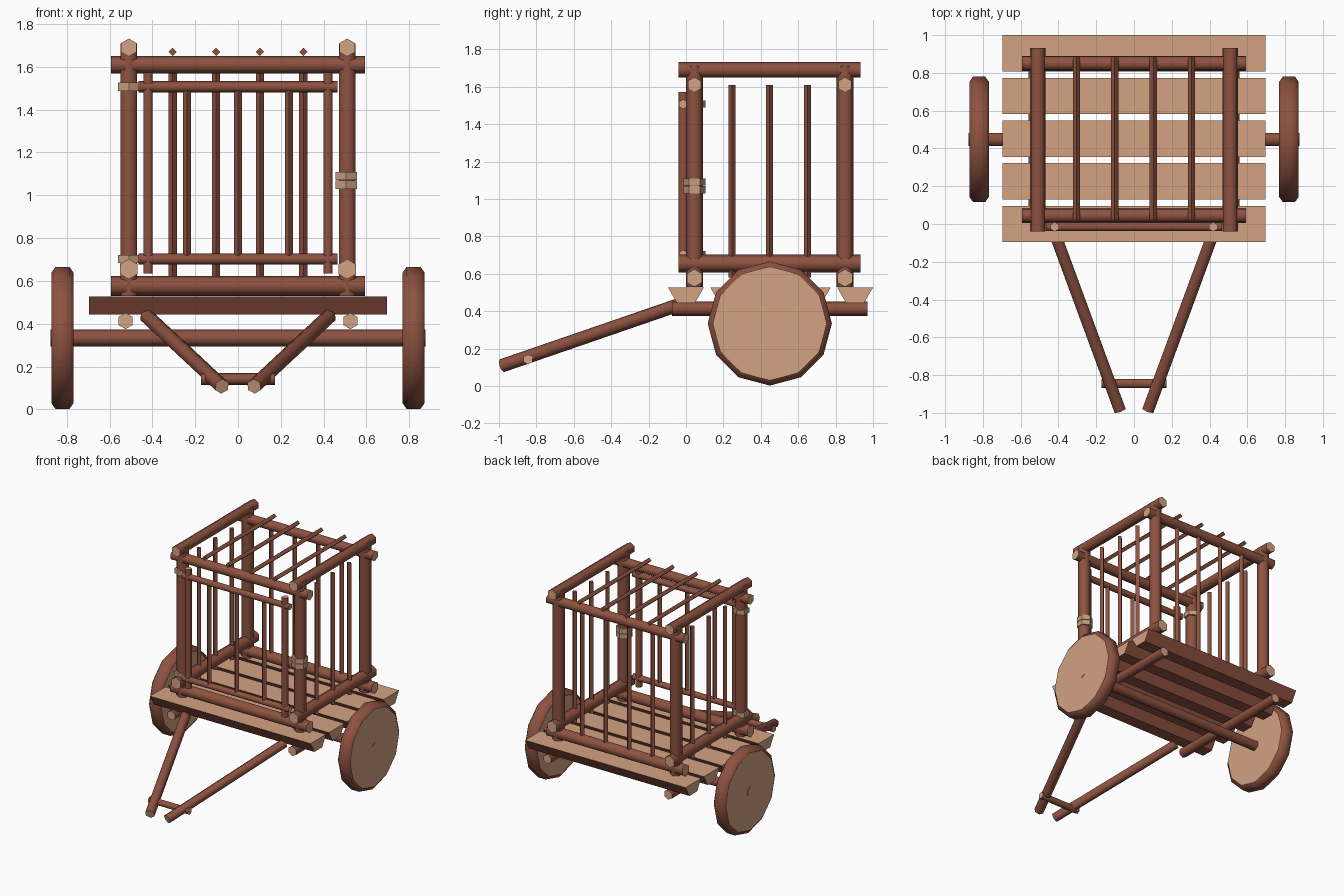
import bpy, bmesh, math
from mathutils import Vector

if "Cube" in bpy.data.objects:
    bpy.data.objects.remove(bpy.data.objects["Cube"])


def material(name, rgb):
    m = bpy.data.materials.new(name)
    m.diffuse_color = (*rgb, 1)
    m.use_nodes = True
    m.node_tree.nodes["Principled BSDF"].inputs["Base Color"].default_value = m.diffuse_color
    return m


BARK = material("bark_brown", (0.27, 0.085, 0.052))
WOOD = material("cut_wood_tan", (0.65, 0.36, 0.225))
ROPE = material("rope_tan", (0.56, 0.34, 0.21))


def finish(name, bm, mats):
    bmesh.ops.recalc_face_normals(bm, faces=bm.faces[:])
    me = bpy.data.meshes.new(name)
    bm.to_mesh(me)
    bm.free()
    for m in mats:
        me.materials.append(m)
    ob = bpy.data.objects.new(name, me)
    bpy.context.collection.objects.link(ob)
    return ob


def log(name, p0, p1, r, n=6, caps=True, bevel=0.0, mat=BARK, smooth=True):
    """n-sided log between two points; cut ends in light wood, optional rounded rim."""
    p0, p1 = Vector(p0), Vector(p1)
    d = (p1 - p0).normalized()
    up = Vector((0, 1, 0)) if abs(d.z) > 0.9 else Vector((0, 0, 1))
    side = up.cross(d).normalized()
    up = d.cross(side)
    length = (p1 - p0).length
    rings = [(0, r), (length, r)]
    if bevel:
        b = bevel
        rings = [(0, r - b), (b * 0.7, r), (length - b * 0.7, r), (length, r - b)]
    bm = bmesh.new()
    loops = []
    for t, rad in rings:
        loops.append([bm.verts.new(p0 + d * t + rad * (math.cos(a) * up + math.sin(a) * side))
                      for a in (2 * math.pi * i / n for i in range(n))])
    for la, lb in zip(loops, loops[1:]):
        for i in range(n):
            f = bm.faces.new((la[i], la[(i + 1) % n], lb[(i + 1) % n], lb[i]))
            f.smooth = smooth
    ends = [bm.faces.new(loops[0]), bm.faces.new(loops[-1])]
    for f in ends:
        f.material_index = 1 if caps else 0
        for e in f.edges:
            e.smooth = False
    return finish(name, bm, [mat, WOOD] if caps else [mat])


def bar(name, p0, p1):
    """thin diamond-section cage bar"""
    return log(name, p0, p1, 0.019, n=4, caps=False, smooth=False)


# deck: half-hexagon split logs, flat light side up
for i in range(5):
    y0, r, zt = 0.226 * i, 0.096, 0.527
    prof = [(-r, zt), (r, zt), (r / 2, zt - 0.083), (-r / 2, zt - 0.083)]
    bm = bmesh.new()
    a, b = [[bm.verts.new((x, y0 + y, z)) for y, z in prof] for x in (-0.697, 0.697)]
    bm.faces.new(a).material_index = 1
    bm.faces.new(b).material_index = 1
    for k in range(4):
        f = bm.faces.new((a[k], a[(k + 1) % 4], b[(k + 1) % 4], b[k]))
        f.material_index = 1 if k == 0 else 0
    finish("deck_plank", bm, [BARK, WOOD])

# parts repeated on the left and right
for s, tag in ((-1, "left"), (1, "right")):
    x = 0.51 * s
    log(tag + "_wheel", (0.768 * s, 0.448, 0.334), (0.872 * s, 0.448, 0.334), 0.332, n=12, bevel=0.028)
    log(tag + "_deck_beam", (0.525 * s, -0.075, 0.413), (0.525 * s, 0.97, 0.413), 0.038)
    log(tag + "_pull_shaft", (0.425 * s, -0.035, 0.435), (0.075 * s, -0.985, 0.108), 0.036)
    log(tag + "_bottom_rail", (x, -0.04, 0.655), (x, 0.933, 0.655), 0.047)
    log(tag + "_top_rail", (x, -0.04, 1.69), (x, 0.933, 1.69), 0.042)
    for y, pos in ((0.045, "front"), (0.85, "back")):
        log(f"{pos}_{tag}_post", (x, y, 0.53), (x, y, 1.71), 0.045)
    for y in (0.245, 0.447, 0.65):
        bar(tag + "_side_bar", (x, y, 0.58), (x, y, 1.61))
    log(tag + "_door_stile", (0.42 * s, -0.015, 0.635), (0.42 * s, -0.015, 1.573), 0.025)

# axle and handle
log("axle", (-0.875, 0.448, 0.334), (0.875, 0.448, 0.334), 0.04)
log("handle_bar", (-0.173, -0.845, 0.142), (0.173, -0.845, 0.142), 0.027)

# front and back cross rails
for y, pos in ((0.045, "front"), (0.85, "back")):
    log(pos + "_bottom_rail", (-0.593, y, 0.577), (0.593, y, 0.577), 0.047)
    log(pos + "_top_rail", (-0.593, y, 1.61), (0.593, y, 1.61), 0.041)

# back and roof bars
for x in (-0.305, -0.102, 0.102, 0.305):
    bar("back_bar", (x, 0.85, 0.58), (x, 0.85, 1.61))
    bar("roof_bar", (x, 0.02, 1.67), (x, 0.887, 1.67))

# door rails and bars
for z in (0.702, 1.507):
    log("door_rail", (-0.465, -0.015, z), (0.465, -0.015, z), 0.026)
for x in (-0.238, 0, 0.238):
    bar("door_bar", (x, -0.015, 0.70), (x, -0.015, 1.50))

# rope hinges and latch wound round the front posts
for x, z in ((-0.51, 0.702), (-0.51, 1.507), (0.505, 1.049), (0.505, 1.091)):
    log("rope_binding", (x, 0.045, z - 0.019), (x, 0.045, z + 0.019), 0.058,
        caps=False, mat=ROPE, smooth=False)
